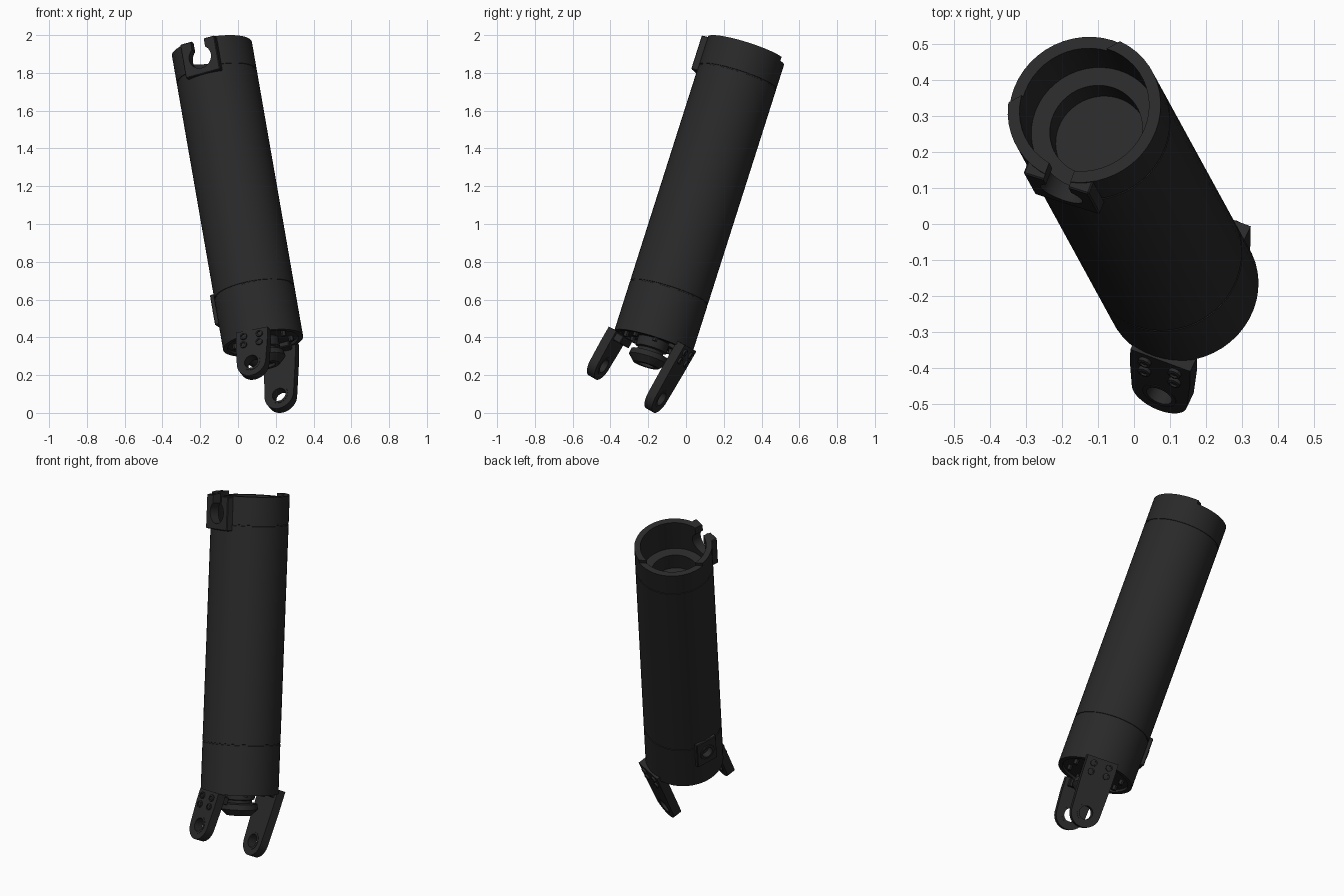
import bpy, bmesh
from math import sin, cos, pi, radians
from mathutils import Matrix, Vector as V

if "Cube" in bpy.data.objects:
    bpy.data.objects.remove(bpy.data.objects["Cube"])

mat = bpy.data.materials.new("dark_metal")
mat.diffuse_color = (0.022, 0.022, 0.022, 1)
mat.use_nodes = True
mat.node_tree.nodes["Principled BSDF"].inputs["Base Color"].default_value = mat.diffuse_color

def frame(x, y, z, o):
    m = Matrix((x, y, z)).transposed().to_4x4()
    m.translation = o
    return m

# Tube frame: Z along the leaning axis, X toward the front bracket
u = V((-0.1636, 0.299, 0.940)).normalized()
d = V((-0.35, -0.91, 0.23))
d = (d - u * d.dot(u)).normalized()
B = V((0.133, -0.175, 0.37))
L, R = 1.656, 0.215
TUBE = frame(d, u.cross(d), u, B)

# Lug frame: X across, Y along the pin axis, Z toward the eye
n = V((0.386, 0.797, -0.463)).normalized()
l = V((0, -0.47, -0.88))
l = (l - n * l.dot(n)).normalized()
w = n.cross(l)

def make(name, bm, m):
    bmesh.ops.recalc_face_normals(bm, faces=bm.faces)
    me = bpy.data.meshes.new(name)
    bm.to_mesh(me)
    bm.free()
    me.transform(m)
    me.materials.append(mat)
    ob = bpy.data.objects.new(name, me)
    bpy.context.collection.objects.link(ob)
    return ob

def lathe(name, prof, m, seg=48):
    bm = bmesh.new()
    vs = [bm.verts.new((r, 0, z)) for r, z in prof]
    es = [bm.edges.new(p) for p in zip(vs, vs[1:])]
    bmesh.ops.spin(bm, geom=vs + es, cent=(0, 0, 0), axis=(0, 0, 1),
                   angle=2 * pi, steps=seg, use_duplicate=False)
    bmesh.ops.remove_doubles(bm, verts=bm.verts, dist=1e-5)
    return make(name, bm, m)

def cyl(name, r, z0, z1, m, seg=32):
    return lathe(name, [(0, z0), (r, z0), (r, z1), (0, z1)], m, seg)

def box(name, lo, hi, m, bevel=0):
    bm = bmesh.new()
    bmesh.ops.create_cube(bm, size=1)
    lo, hi = V(lo), V(hi)
    for v in bm.verts:
        v.co = [(lo[i] + hi[i]) / 2 + v.co[i] * (hi[i] - lo[i]) for i in range(3)]
    if bevel:
        bmesh.ops.bevel(bm, geom=bm.edges, offset=bevel, segments=1, affect='EDGES')
    return make(name, bm, m)

def cut(ob, *cutters):
    for c in cutters:
        md = ob.modifiers.new("cut", 'BOOLEAN')
        md.operation, md.object, md.solver = 'DIFFERENCE', c, 'EXACT'
        bpy.context.view_layer.objects.active = ob
        bpy.ops.object.modifier_apply(modifier=md.name)

def drop(*obs):
    for o in obs:
        bpy.data.objects.remove(o)

def rot(axis, deg):
    return Matrix.Rotation(radians(deg), 4, axis)

# Main tube with seams, open recessed top and shallow recessed base
def seam(z):
    return [(R, z - .004), (R - .003, z - .003), (R - .003, z + .003), (R, z + .004)]
tube = lathe("main_tube", [(0, .015), (.19, .015), (.19, 0), (R, 0)] + seam(.28) + seam(L - .16)
             + [(R, L), (.182, L), (.182, L - .2), (.13, L - .2), (.13, L - .3), (0, L - .3)], TUBE)

# Front bracket around the round port at the top
ZP = L - .1
PORT = TUBE @ Matrix.Translation((0, 0, ZP)) @ rot('Y', 90)
bracket = box("port_bracket", (.187, -.098, L - .195), (.228, .098, L - .005), TUBE, .004)
port = cyl("port_cutter", .062, .14, .3, PORT)
slot = box("slot_cutter", (.14, -.038, ZP), (.3, .038, L + .1), TUBE)
step = box("step_cutter", (.123, -.3, L - .022), (.3, .3, L + .1), TUBE @ rot('Z', -132))
cut(tube, port, slot, step)
cut(bracket, port, slot)
drop(port, slot, step)

# Side plate near the base with a small port
side = TUBE @ rot('Z', -90)
plate = box("side_plate", (.18, -.066, .145), (.226, .066, .315), side, .004)
SP = side @ Matrix.Translation((0, 0, .23)) @ rot('Y', 90)
hole = cyl("side_cutter", .032, .198, .3, SP, 24)
cut(plate, hole)
cut(tube, hole)
drop(hole)
lathe("side_port_ring", [(.032, .22), (.046, .22), (.046, .232), (.032, .232), (.032, .22)], SP, 24)

# End fitting under the tube
lathe("end_fitting", [(0, .02), (.085, .02), (.085, -.035), (.07, -.04), (.07, -.055), (.1, -.06),
                      (.105, -.09), (.07, -.125), (.045, -.125), (.045, -.11), (0, -.11)], TUBE, 32)

# Small bolts around the base
for i in range(8):
    a = pi / 8 + i * pi / 4
    cyl("base_bolt", .014, -.012, .02, TUBE @ Matrix.Translation((.15 * cos(a), .15 * sin(a), 0)), 6)

# Mounting lugs with pin eyes, feet and bolts
def lug(name, P, length, out):
    F = frame(w, n, l, V(P))
    r, t = .083, .025
    pts = [(r * cos(pi * i / 20), r * sin(pi * i / 20)) for i in range(21)]
    pts += [(-.09, -length * .6), (-.09, -length), (.09, -length), (.09, -length * .6)]
    bm = bmesh.new()
    f = bm.faces.new([bm.verts.new((x, -t, z)) for x, z in pts])
    ext = bmesh.ops.extrude_face_region(bm, geom=[f])
    bmesh.ops.translate(bm, verts=[v for v in ext["geom"] if isinstance(v, bmesh.types.BMVert)],
                        vec=(0, 2 * t, 0))
    ob = make(name, bm, F)
    PIN = F @ rot('X', 90)
    eye = cyl("eye_cutter", .041, -.1, .1, PIN)
    cut(ob, eye)
    drop(eye)
    lathe(name + "_bush", [(.038, -.027), (.05, -.027), (.05, .027), (.038, .027), (.038, -.027)], PIN)
    # foot reaching inward under the tube
    a, b = sorted((-out * .02, -out * .07))
    box(name + "_foot", (-.07, a, -length + .005), (.07, b, -length + .05), F, .004)
    for x in (-.045, .045):
        for k in (.035, .085):
            M = F @ Matrix.Translation((x, out * t, -length + k)) @ rot('X', -90 * out)
            lathe(name + "_bolt", [(0, -.01), (.019, -.01), (.019, .01), (.011, .012),
                                   (.011, .006), (0, .006)], M, 12)

lug("front_lug", (.08, -.455, .26), .195, -1)
lug("rear_lug", (.227, -.15, .085), .31, 1)

# Smooth shading with crisp edges
bpy.ops.object.select_all(action='DESELECT')
for o in bpy.context.scene.objects:
    o.select_set(True)
    bpy.context.view_layer.objects.active = o
bpy.ops.object.shade_smooth_by_angle(angle=radians(30))
